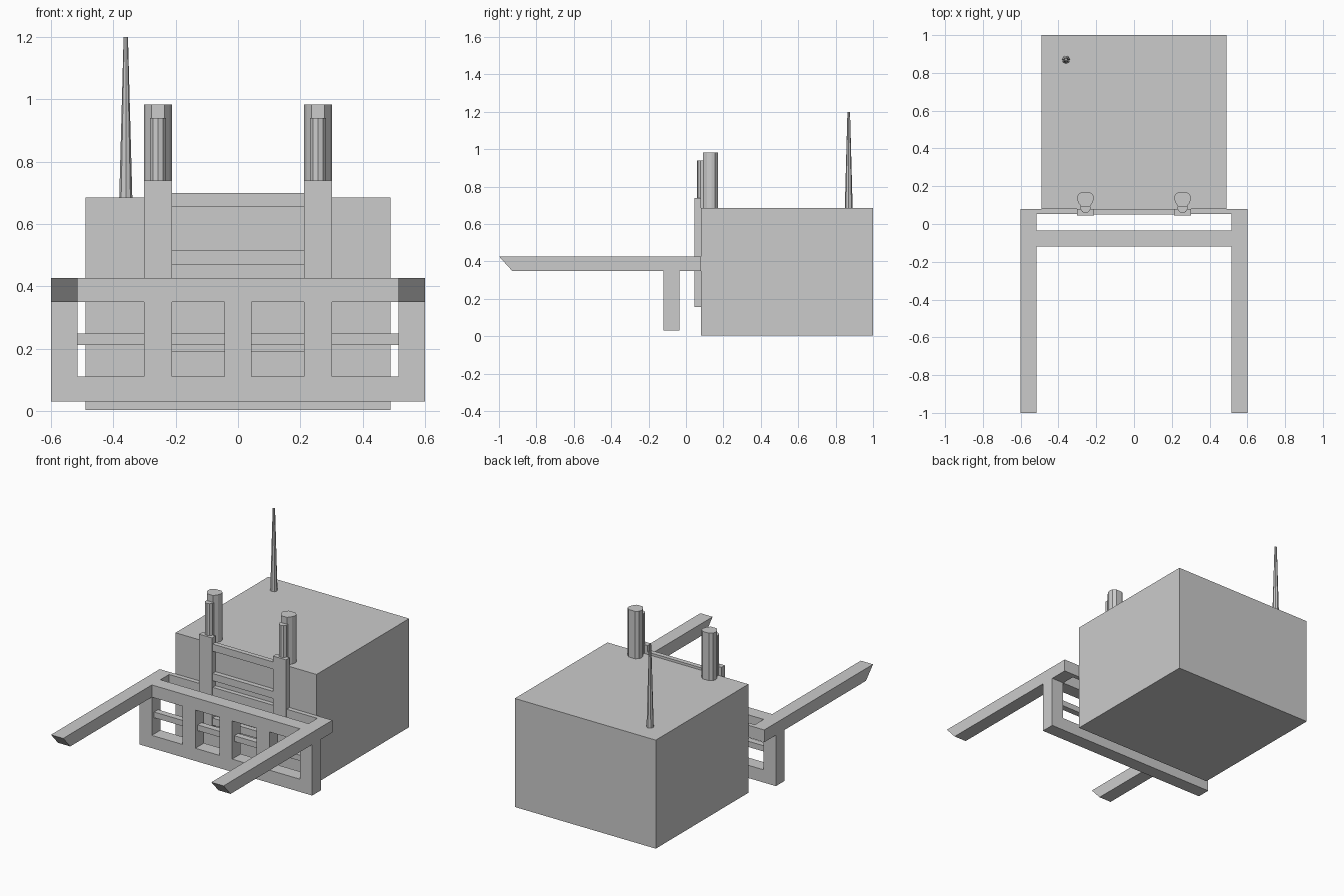
import bpy, bmesh, math

if "Cube" in bpy.data.objects:
    bpy.data.objects.remove(bpy.data.objects["Cube"])

def prism(name, pts, height, to_world, parts=None):
    """Extrude a 2D profile by height; to_world maps (u, v, w) to xyz."""
    bm = bmesh.new()
    a = [bm.verts.new(to_world(u, v, 0)) for u, v in pts]
    b = [bm.verts.new(to_world(u, v, height)) for u, v in pts]
    n = len(pts)
    bm.faces.new(a)
    bm.faces.new(b)
    for i in range(n):
        bm.faces.new((a[i], a[(i + 1) % n], b[(i + 1) % n], b[i]))
    bmesh.ops.recalc_face_normals(bm, faces=bm.faces)
    me = bpy.data.meshes.new(name)
    bm.to_mesh(me)
    bm.free()
    ob = bpy.data.objects.new(name, me)
    bpy.context.collection.objects.link(ob)
    return ob

def box(name, x, y, z):
    pts = [(x[0], y[0]), (x[1], y[0]), (x[1], y[1]), (x[0], y[1])]
    return prism(name, pts, z[1] - z[0], lambda u, v, w: (u, v, z[0] + w))

# machine body
box("body", (-0.49, 0.49), (0.08, 1.0), (0.003, 0.685))

# mast cross rails
for i, (z0, z1) in enumerate([(0.655, 0.70), (0.47, 0.515), (0.19, 0.235)]):
    box(f"mast_rail_{i}", (-0.212, 0.212), (0.05, 0.08), (z0, z1))

# front guard: top rail, bottom rail, centre post, slim middle bar, rear tie bar
box("guard_top_rail", (-0.515, 0.515), (-0.12, -0.035), (0.35, 0.427))
box("guard_bottom_rail", (-0.6, 0.6), (-0.12, -0.035), (0.03, 0.11))
box("guard_centre_post", (-0.043, 0.043), (-0.12, -0.035), (0.11, 0.35))
box("guard_middle_bar", (-0.515, 0.515), (-0.097, -0.058), (0.212, 0.248))
box("rear_tie_bar", (-0.515, 0.515), (0.052, 0.08), (0.35, 0.427))

# half outline of the stack cross-section, mirrored to a closed profile
half = [(0.021, 0.09), (0.038, 0.113), (0.045, 0.135), (0.04, 0.155), (0.022, 0.17)]
stack = half + [(-u, v) for u, v in reversed(half)]
rod = [(0.027 * math.cos(math.tau * (i + 0.5) / 10), 0.085 + 0.027 * math.sin(math.tau * (i + 0.5) / 10))
       for i in range(10)]
arm = [(-1.0, 0.427), (0.08, 0.427), (0.08, 0.35), (-0.93, 0.35)]

for side, s in (("left", -1), ("right", 1)):
    outer = sorted((s * 0.515, s * 0.6))
    inner = sorted((s * 0.212, s * 0.302))
    # mast and guard posts
    box(f"mast_post_{side}", inner, (0.045, 0.08), (0.155, 0.74))
    box(f"guard_inner_post_{side}", inner, (-0.12, -0.035), (0.11, 0.35))
    box(f"guard_outer_post_{side}", outer, (-0.12, -0.035), (0.11, 0.35))
    # long lifting arm with a slanted tip
    prism(f"arm_{side}", arm, 0.085, lambda u, v, w: (outer[0] + w, u, v))
    # stack and the thinner rod in front of it
    prism(f"stack_{side}", stack, 0.298, lambda u, v, w: (s * 0.257 + u, v, 0.685 + w))
    prism(f"rod_{side}", rod, 0.255, lambda u, v, w: (s * 0.257 + u, v, 0.685 + w))

# tapered antenna
bpy.ops.mesh.primitive_cone_add(vertices=8, radius1=0.021, radius2=0.007, depth=0.515,
                                location=(-0.36, 0.87, 0.9425))
bpy.context.object.name = "antenna"
